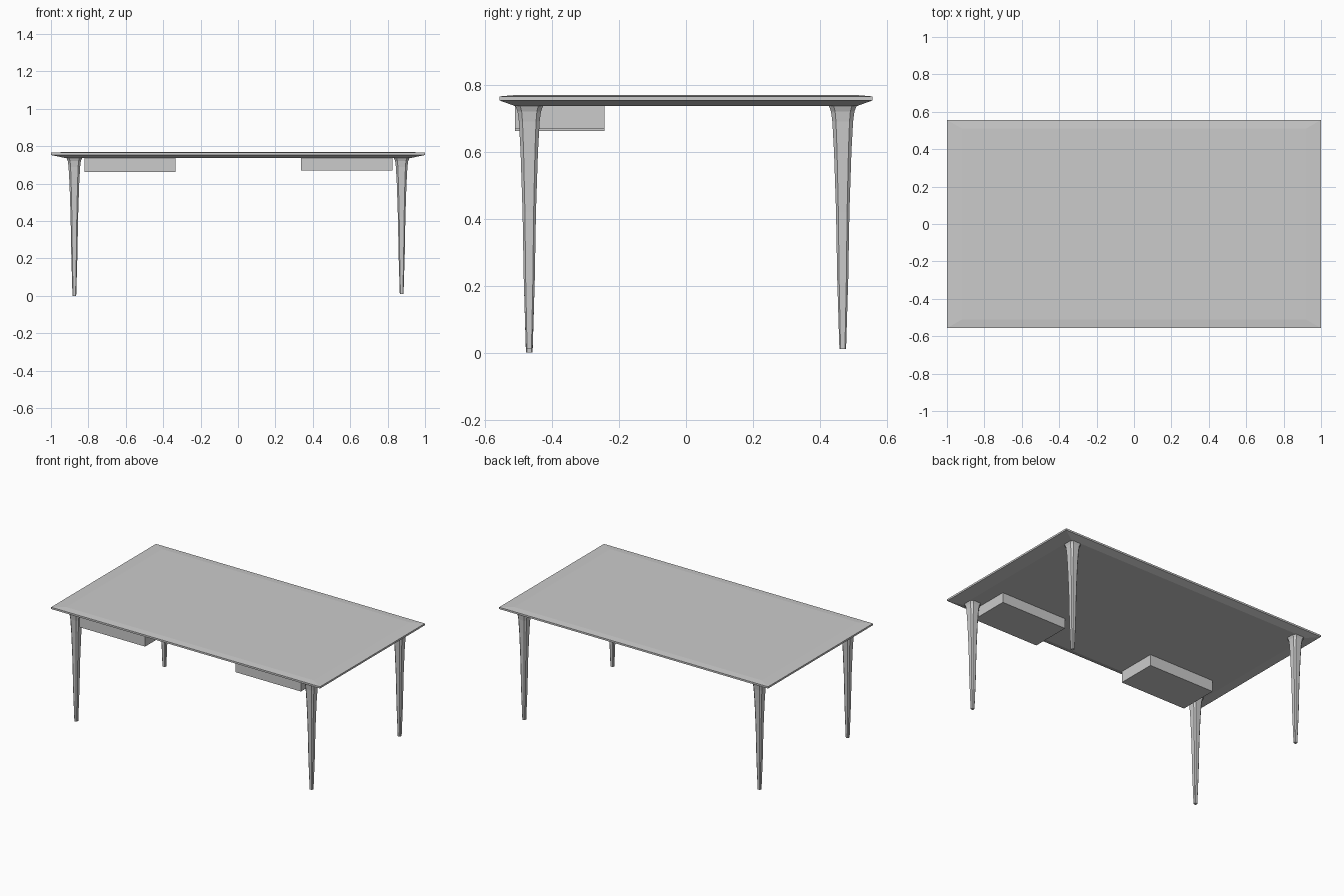
import bpy, bmesh

if "Cube" in bpy.data.objects:
    bpy.data.objects.remove(bpy.data.objects["Cube"])


def make_object(name, bm):
    bmesh.ops.recalc_face_normals(bm, faces=bm.faces)
    mesh = bpy.data.meshes.new(name)
    bm.to_mesh(mesh)
    bm.free()
    obj = bpy.data.objects.new(name, mesh)
    bpy.context.collection.objects.link(obj)
    return obj


def loft(name, rings):
    """Skin a list of equal-length point rings and cap both ends."""
    bm = bmesh.new()
    loops = [[bm.verts.new(p) for p in ring] for ring in rings]
    n = len(loops[0])
    for a, b in zip(loops, loops[1:]):
        for i in range(n):
            j = (i + 1) % n
            bm.faces.new((a[i], a[j], b[j], b[i]))
    bm.faces.new(loops[0])
    bm.faces.new(loops[-1])
    return make_object(name, bm)


def rect(hx, hy, z, cx=0, cy=0):
    return [(cx + sx * hx, cy + sy * hy, z)
            for sx, sy in ((-1, -1), (1, -1), (1, 1), (-1, 1))]


def chamfered_square(cx, cy, h, z):
    c = h * 0.65
    pts = ((-c, -h), (c, -h), (h, -c), (h, c), (c, h), (-c, h), (-h, c), (-h, -c))
    return [(cx + x, cy + y, z) for x, y in pts]


# Table top: slightly crowned, with a deep bevel underneath
loft("table_top", [rect(0.92, 0.51, 0.736), rect(1.0, 0.557, 0.753),
                   rect(1.0, 0.557, 0.765), rect(0.92, 0.51, 0.769)])

# Tapered legs flaring into the top (front left one is a touch longer)
leg_profile = [(0.010, 0.0), (0.0165, 0.22), (0.020, 0.42), (0.026, 0.60),
               (0.031, 0.69), (0.035, 0.72), (0.042, 0.738)]
for side, sx in (("left", -1), ("right", 1)):
    for end, sy in (("front", -1), ("back", 1)):
        foot = 0.0 if (sx, sy) == (-1, -1) else 0.01
        loft(f"{end}_{side}_leg",
             [chamfered_square(sx * 0.875, sy * 0.468, h, z if i else foot)
              for i, (h, z) in enumerate(leg_profile)])

# Two shallow drawers hung under the front edge
for side, cx, bottom in (("left", -0.577, 0.661), ("right", 0.582, 0.669)):
    loft(f"{side}_drawer", [rect(0.244, 0.134, bottom, cx, -0.377),
                            rect(0.244, 0.134, 0.738, cx, -0.377)])
